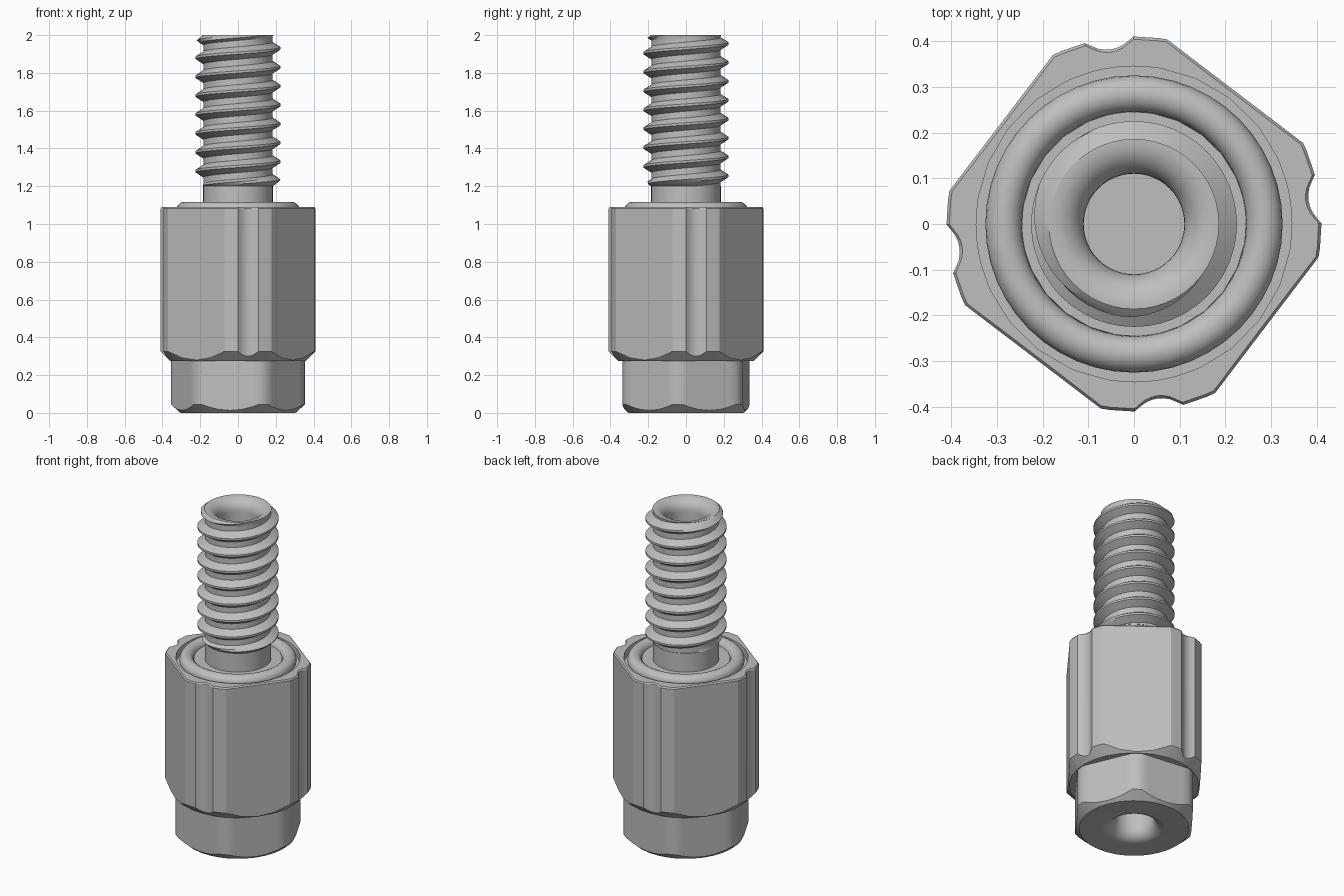
import bpy, bmesh
from math import sin, cos, tau, radians, degrees, acos, sqrt, pi

cube = bpy.data.objects.get("Cube")
if cube:
    bpy.data.objects.remove(cube, do_unlink=True)

steel = bpy.data.materials.new("steel_grey")
steel.use_nodes = True
GREY = (0.52, 0.52, 0.52, 1)
steel.diffuse_color = GREY
bsdf = steel.node_tree.nodes["Principled BSDF"]
bsdf.inputs["Base Color"].default_value = GREY

TWIST = radians(52.7)          # shared rotation of both wrench sections
ROUND = [tau * i / 48 for i in range(48)]


def skin(name, sections, closed=True):
    """Bridge neighbouring sections (lists of points) with quads."""
    bm = bmesh.new()
    rows = [[bm.verts.new(p) for p in s] for s in sections]
    for a, b in zip(rows, rows[1:] + rows[:1] if closed else rows[1:]):
        for j in range(len(a) - 1):
            bm.faces.new((a[j], b[j], b[j + 1], a[j + 1]))
    bmesh.ops.remove_doubles(bm, verts=bm.verts, dist=1e-5)
    bmesh.ops.dissolve_degenerate(bm, edges=bm.edges, dist=1e-5)
    bmesh.ops.recalc_face_normals(bm, faces=bm.faces)
    mesh = bpy.data.meshes.new(name)
    bm.to_mesh(mesh)
    bm.free()
    mesh.materials.append(steel)
    obj = bpy.data.objects.new(name, mesh)
    bpy.context.collection.objects.link(obj)
    bpy.ops.object.select_all(action="DESELECT")
    obj.select_set(True)
    bpy.context.view_layer.objects.active = obj
    bpy.ops.object.shade_smooth_by_angle(angle=radians(28))
    return obj


def at(angle, profile):
    """Place an (r, z) profile at an angle about the vertical axis."""
    return [(r * cos(angle), r * sin(angle), z) for r, z in profile]


def lathe(name, profile):
    return skin(name, [at(a, profile) for a in ROUND])


def fillet(z, direction):
    """Rounded mouth of a bore, running from the rim inward."""
    steps = [pi / 2 * i / 8 for i in range(9)]
    return [(0.18 - 0.07 * sin(t), z + direction * 0.07 * (1 - cos(t))) for t in steps]


def wrench_angles(sides, apothem, radius, extra=()):
    """Angles about each corner, with exact breaks where flats meet the corner."""
    half = 180 / sides
    end = half - degrees(acos(apothem / radius))
    side = {0, half / 3, half * 2 / 3, end, (end + half) / 2, *extra}
    offsets = sorted({s * d for d in side for s in (-1, 1)} | {-half})
    return [(radians(2 * half * k), radians(d)) for k in range(sides) for d in offsets]


def wrench_radius(d, sides, apothem, radius):
    return min(radius, apothem / cos(pi / sides - abs(d)))


# Square body with turned corners, grooves, lower chamfer and ring recess
def groove(d, r):
    centre, size = 0.455, 0.07
    inside = size ** 2 - (centre * sin(d)) ** 2
    return min(r, centre * cos(d) - sqrt(inside)) if inside > 0 else r


sections = []
for corner, d in wrench_angles(4, 0.365, 0.41, (2, 4, 6, 7.55)):
    r = groove(d, wrench_radius(d, 4, 0.365, 0.41))
    sections.append(at(TWIST + pi / 4 + corner + d, [
        (0.28, 0.275), (0.36, 0.275), (r, 0.275 + (r - 0.36)), (r, 1.082),
        (r - 0.006, 1.09), (0.345, 1.09), (0.345, 1.045), (0.25, 1.045),
        (0.245, 1.085), (0.17, 1.085)]))
skin("square_body", sections)

# Hexagonal base with chamfered lower edge and rounded blind bore
sections = []
for corner, d in wrench_angles(6, 0.32, 0.355):
    r = wrench_radius(d, 6, 0.32, 0.355)
    sections.append(at(TWIST + corner + d, [(0, 0.25), (0.11, 0.25)]
                       + fillet(0, 1)[::-1]
                       + [(0.305, 0), (r, (r - 0.305) * 0.9), (r, 0.28), (0.28, 0.28)]))
skin("hex_base", sections)

# Sealing ring seated in the recess
lathe("sealing_ring", [(0.285 + 0.04 * cos(tau * i / 20), 1.077 + 0.04 * sin(tau * i / 20))
                       for i in range(21)])

# Stud core with plain neck and rounded blind bore
lathe("stud_core", [(0.184, 1.06), (0.184, 1.2), (0.178, 1.2), (0.178, 1.98), (0.186, 2)]
      + fillet(2, -1) + [(0.11, 1.72), (0, 1.72)])

# Right-handed thread, tapered into the stud at both ends
PITCH, LOW, HIGH, ROOT, CREST = 0.1, 1.2, 2.0, 0.183, 0.225
STEPS = 48
TOOTH = [(ROOT, -0.05), (ROOT, -0.033), ((ROOT + CREST) / 2, -0.0195), (CREST, -0.006),
         (CREST, 0.006), ((ROOT + CREST) / 2, 0.0195), (ROOT, 0.033), (ROOT, 0.05)]


def thread_point(r, z):
    z = max(LOW, min(HIGH, z))
    return min(r, 0.186 + min(HIGH - z, z - LOW) * 1.2), z


sections = []
for i in range(10 * STEPS + 1):
    z = 1.13 + PITCH * i / STEPS
    sections.append(at(tau * i / STEPS, [thread_point(r, z + dz) for r, dz in TOOTH]))
skin("stud_thread", sections, closed=False)
